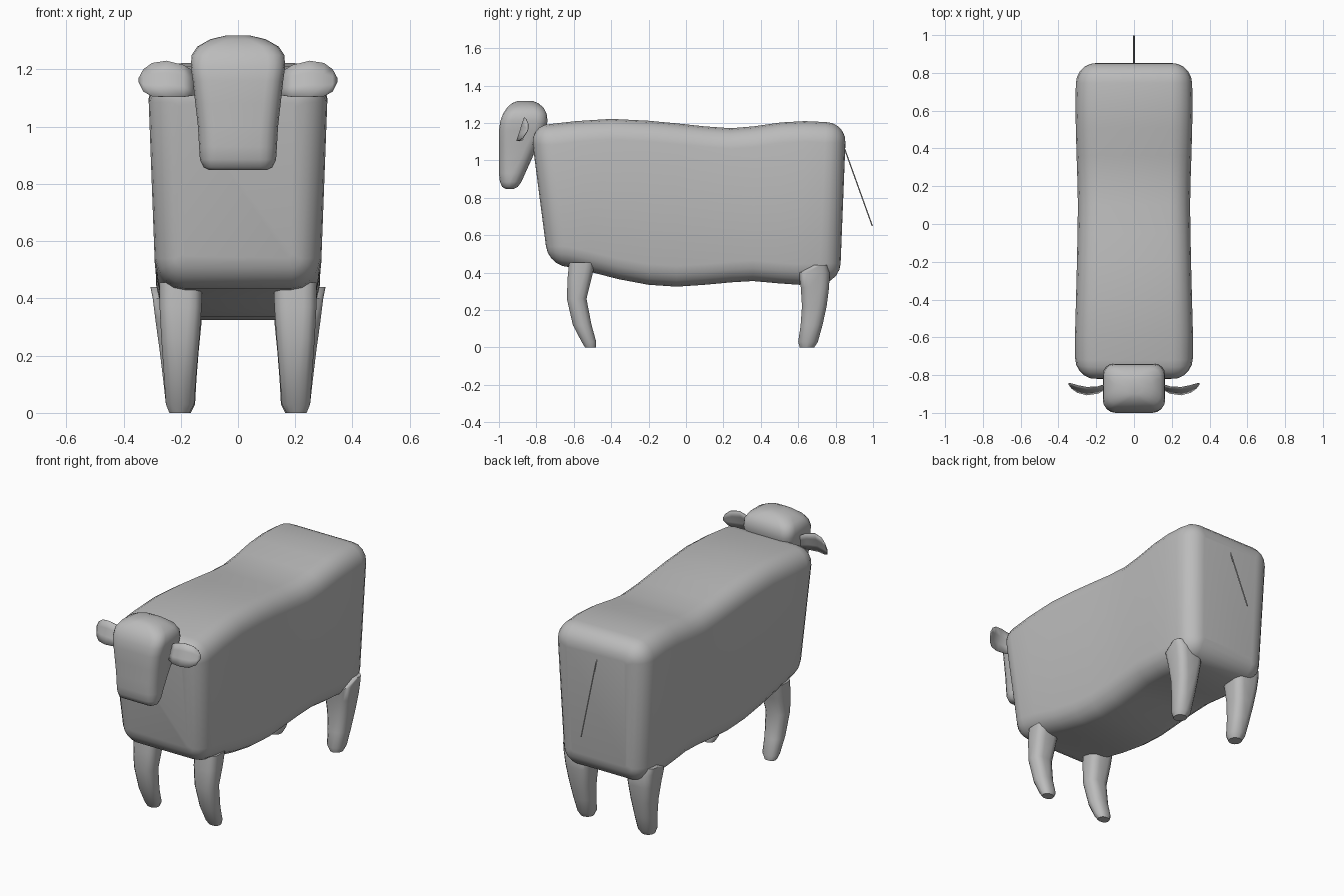
import bpy, bmesh, math
from mathutils import Vector

cube = bpy.data.objects.get("Cube")
if cube:
    bpy.data.objects.remove(cube)

grey = bpy.data.materials.new("plain grey")
grey.use_nodes = True
GREY = (0.5, 0.5, 0.5, 1)
grey.diffuse_color = GREY
grey.node_tree.nodes["Principled BSDF"].inputs["Base Color"].default_value = GREY
parts = []


def rounded_rect(u0, u1, v0, v1, r, steps=4):
    """Outline of a rectangle with rounded corners."""
    r = min(r, (u1 - u0) * 0.49, (v1 - v0) * 0.49)
    pts = []
    for k, (u, v) in enumerate([(u1 - r, v1 - r), (u0 + r, v1 - r),
                                (u0 + r, v0 + r), (u1 - r, v0 + r)]):
        for i in range(steps + 1):
            a = (k + i / steps) * math.pi / 2
            pts.append((u + r * math.cos(a), v + r * math.sin(a)))
    return pts


def loft(name, rings, closed=True):
    """Skin a list of rings, capping both ends when the rings are closed."""
    bm = bmesh.new()
    loops = [[bm.verts.new(p) for p in ring] for ring in rings]
    n = len(loops[0])
    for a, b in zip(loops, loops[1:]):
        for i in range(n if closed else n - 1):
            j = (i + 1) % n
            bm.faces.new((a[i], a[j], b[j], b[i]))
    if closed:
        bm.faces.new(loops[0])
        bm.faces.new(loops[-1])
    bmesh.ops.recalc_face_normals(bm, faces=bm.faces)
    mesh = bpy.data.meshes.new(name)
    bm.to_mesh(mesh)
    bm.free()
    mesh.materials.append(grey)
    obj = bpy.data.objects.new(name, mesh)
    bpy.context.collection.objects.link(obj)
    parts.append(obj)
    return obj


def clamp(t):
    return max(0, min(1, t))


# Body: stations along y as (y, top, bottom, half width)
R = 0.11
stations = [(-0.67, 1.195, 0.43, 0.312), (-0.55, 1.21, 0.405, 0.312),
            (-0.38, 1.222, 0.365, 0.307), (-0.2, 1.212, 0.335, 0.302),
            (-0.05, 1.198, 0.325, 0.299), (0.1, 1.182, 0.335, 0.297),
            (0.24, 1.172, 0.348, 0.3), (0.36, 1.182, 0.355, 0.304),
            (0.5, 1.203, 0.343, 0.308), (0.62, 1.21, 0.335, 0.31),
            (0.73, 1.205, 0.34, 0.308)]


def body_ring(y, top, bottom, half, inset=0):
    ring = []
    for x, z in rounded_rect(-half + inset, half - inset, bottom + inset,
                             top - inset, max(R - inset, 0.015)):
        x *= 1 - 0.09 * clamp((1.05 - z) / 0.7)           # narrower belly
        lean = -0.13 * clamp((-y - 0.2) / 0.5) + 0.04 * clamp((y - 0.3) / 0.4)
        ring.append((x, y + lean * (z - 0.78), z))
    return ring


def body_end(station, sign):
    y, top, bottom, half = station
    return [body_ring(y + sign * R * math.sin(a), top, bottom, half,
                      R * (1 - math.cos(a)))
            for a in (math.pi / 2 * i / 5 for i in range(1, 6))]


loft("body", body_end(stations[0], -1)[::-1]
     + [body_ring(*s) for s in stations] + body_end(stations[-1], 1))

# Head: rings up z as (z, front y, back y, half width)
head = [(0.848, -0.965, -0.92, 0.1), (0.858, -0.982, -0.9, 0.12),
        (0.885, -0.995, -0.88, 0.133), (0.93, -1.0, -0.86, 0.136),
        (1.0, -1.0, -0.828, 0.14), (1.08, -1.0, -0.793, 0.149),
        (1.16, -1.0, -0.752, 0.158), (1.21, -0.993, -0.74, 0.165),
        (1.25, -0.978, -0.745, 0.162), (1.28, -0.958, -0.76, 0.142),
        (1.305, -0.932, -0.788, 0.098), (1.318, -0.9, -0.82, 0.045)]
loft("head", [[(x, y, z) for x, y in rounded_rect(-w, w, f, b, 0.06)]
              for z, f, b, w in head])

# Legs: rings up z as (z, front y, back y, inner x, outer x)
front_leg = [(0, -0.54, -0.482, 0.17, 0.24), (0.03, -0.558, -0.48, 0.153, 0.252),
             (0.12, -0.605, -0.505, 0.147, 0.258), (0.26, -0.637, -0.532, 0.135, 0.268),
             (0.37, -0.633, -0.505, 0.127, 0.274), (0.455, -0.625, -0.485, 0.125, 0.275)]
hind_leg = [(0, 0.608, 0.685, 0.165, 0.24), (0.03, 0.6, 0.705, 0.15, 0.252),
            (0.12, 0.613, 0.73, 0.145, 0.262), (0.22, 0.62, 0.752, 0.137, 0.274),
            (0.32, 0.614, 0.765, 0.127, 0.288), (0.4, 0.602, 0.768, 0.12, 0.298),
            (0.44, 0.68, 0.755, 0.18, 0.306)]
# Ears: strips along x as (x, lower z, upper z)
ear = [(0.15, 1.11, 1.19), (0.19, 1.104, 1.215), (0.25, 1.104, 1.23),
       (0.3, 1.106, 1.222), (0.33, 1.122, 1.2), (0.346, 1.155, 1.17)]

for side, s in (("left", 1), ("right", -1)):
    for name, rows in (("front", front_leg), ("hind", hind_leg)):
        loft(f"{side}_{name}_leg",
             [[(s * x, y, z) for x, y in rounded_rect(i, o, f, b, 0.045, 3)]
              for z, f, b, i, o in rows])
    strips = []
    for x, low, high in ear:
        strip = []
        for t in (0, 0.33, 0.67, 1):
            z = low + t * (high - low)
            curl = 0.04 * ((x - 0.24) / 0.105) ** 2
            strip.append((s * x, -0.905 + 0.32 * (z - 1.105) + curl, z))
        strips.append(strip)
    ear_obj = loft(f"{side}_ear", strips, closed=False)
    thick = ear_obj.modifiers.new("thickness", 'SOLIDIFY')
    thick.thickness = 0.004
    thick.offset = 0

# Tail: a thin straight rod
start, end = Vector((0, 0.82, 1.14)), Vector((0, 0.996, 0.65))
loft("tail", [[p + Vector((0.004 * math.cos(a), 0.004 * math.sin(a), 0))
               for a in (math.tau * i / 6 for i in range(6))]
              for p in (start, end)])

bpy.ops.object.select_all(action='DESELECT')
for obj in parts:
    obj.select_set(True)
bpy.context.view_layer.objects.active = parts[0]
bpy.ops.object.shade_smooth_by_angle(angle=math.radians(50))
